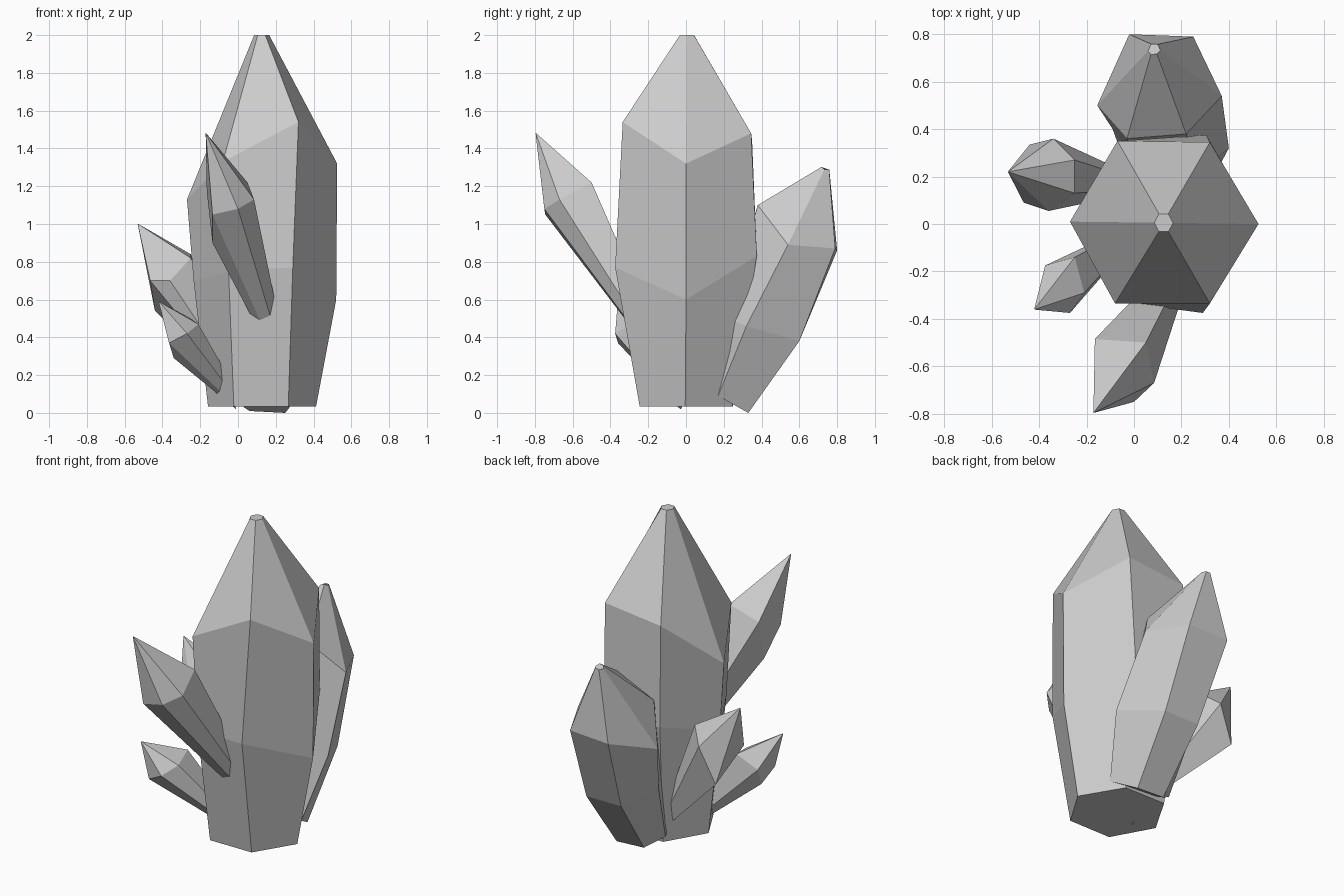
import bpy
from mathutils import Vector

if "Cube" in bpy.data.objects:
    bpy.data.objects.remove(bpy.data.objects["Cube"])


def scaled(ring, center, k):
    """Copy of a ring, shrunk about its mean and moved to a new center."""
    mean = sum((Vector(p) for p in ring), Vector()) / len(ring)
    return [Vector(center) + (Vector(p) - mean) * Vector(k) for p in ring]


def crystal(name, rings):
    """Six-sided crystal lofted through rings from base to tip, capped at both ends."""
    n = 6
    verts = [tuple(p) for ring in rings for p in ring]
    faces = [tuple(reversed(range(n)))]
    for r in range(len(rings) - 1):
        for i in range(n):
            j = (i + 1) % n
            faces.append((r * n + i, r * n + j, (r + 1) * n + j, (r + 1) * n + i))
    faces.append(tuple(range(len(verts) - n, len(verts))))
    mesh = bpy.data.meshes.new(name)
    mesh.from_pydata(verts, [], faces)
    mesh.update()
    obj = bpy.data.objects.new(name, mesh)
    bpy.context.collection.objects.link(obj)
    return obj


# Large central crystal: flat base, bulged waist, uneven shoulder, flat tip
waist = [(.52, 0, .6), (.305, .375, .83), (-.06, .345, .8),
         (-.235, 0, .7), (-.05, -.33, .75), (.29, -.375, .77)]
shoulder = [(.525, 0, 1.32), (.32, .345, 1.48), (-.07, .35, 1.44),
            (-.27, .01, 1.13), (-.08, -.335, 1.33), (.32, -.335, 1.54)]
crystal("main_crystal", [scaled(shoulder, (.125, 0, .035), (.72, .72, 0)), waist, shoulder,
                         scaled(shoulder, (.125, .005, 2), (.1, .11, 0))])

# Medium crystal leaning backwards
base = [(.32, .17, .09), (.25, .33, 0), (.06, .33, .01),
        (-.04, .26, .08), (.01, .13, .13), (.2, .11, .13)]
waist = [(.4, .32, .46), (.27, .6, .38), (.03, .6, .38),
         (-.09, .4, .45), (.02, .2, .54), (.27, .22, .5)]
shoulder = [(.37, .54, .89), (.25, .79, .87), (-.02, .8, .86),
            (-.155, .5, .75), (-.03, .36, .97), (.22, .38, 1.1)]
crystal("back_crystal", [base, waist, shoulder,
                         scaled(shoulder, (.085, .735, 1.29), (.1, .1, .06))])

# Small pointed crystals: name, base center, base scale, shoulder ring, tip
small = [
    ("front_crystal", (.155, -.26, .5), .42,
     [(.085, -.67, 1.13), (.05, -.5, 1.22), (-.165, -.485, 1.17),
      (-.135, -.58, .9), (-.135, -.745, 1.05), (0, -.75, 1.08)], (-.17, -.795, 1.48)),
    ("left_back_crystal", (-.03, .17, .22), .3,
     [(-.25, .13, .82), (-.25, .27, .84), (-.34, .36, .76),
      (-.44, .335, .54), (-.465, .09, .7), (-.36, .055, .7)], (-.53, .22, 1)),
    ("left_front_crystal", (0, -.03, .05), .25,
     [(-.21, -.29, .47), (-.25, -.14, .5), (-.375, -.175, .42),
      (-.34, -.26, .29), (-.365, -.36, .37), (-.27, -.375, .42)], (-.42, -.36, .59)),
]
for name, center, k, shoulder, tip in small:
    crystal(name, [scaled(shoulder, center, (k, k, k)), shoulder,
                   scaled(shoulder, tip, (.01, .01, .01))])
